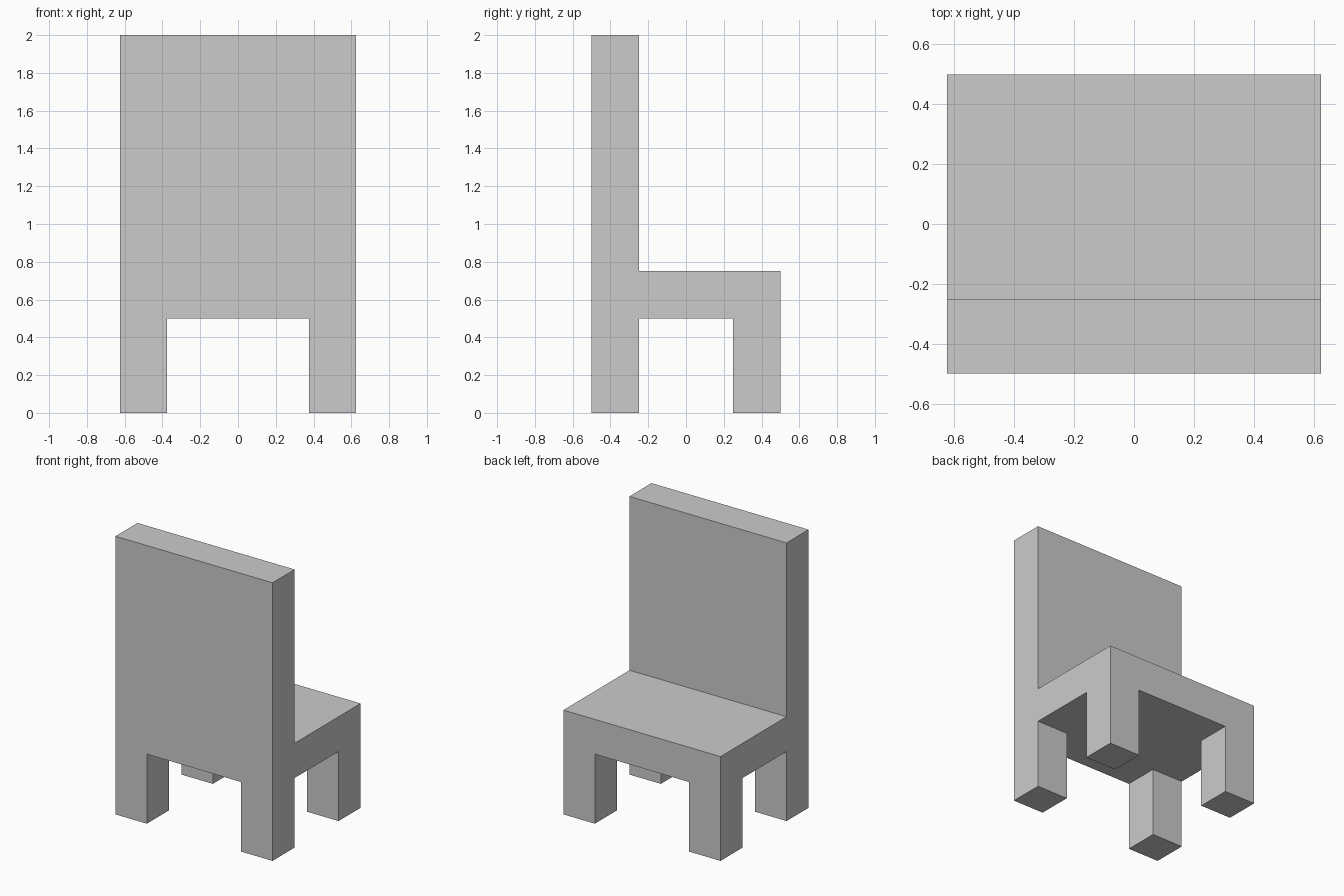
import bpy, bmesh, math
from mathutils import Vector, Matrix

if "Cube" in bpy.data.objects:
    bpy.data.objects.remove(bpy.data.objects["Cube"])

W, D, T = 1.25, 1.0, 0.25            # width, depth, thickness of every member
SEAT_BOTTOM, SEAT_TOP, HEIGHT = 0.5, 0.75, 2.0
CUT_X, CUT_Y = W / 2 - T, D / 2 - T  # inner edges of the legs


def extrude(bm, faces, dz):
    """Extrude the given faces vertically by dz."""
    geom = bmesh.ops.extrude_face_region(bm, geom=faces)["geom"]
    verts = [g for g in geom if isinstance(g, bmesh.types.BMVert)]
    bmesh.ops.translate(bm, verts=verts, vec=(0, 0, dz))


bm = bmesh.new()

# Seat slab, divided along the leg and backrest edges
bmesh.ops.create_cube(bm, size=1, matrix=Matrix.Translation(
    (0, 0, (SEAT_BOTTOM + SEAT_TOP) / 2)) @ Matrix.Diagonal((W, D, SEAT_TOP - SEAT_BOTTOM, 1)))
for axis, cut in ((Vector((1, 0, 0)), CUT_X), (Vector((0, 1, 0)), CUT_Y)):
    for s in (-1, 1):
        bmesh.ops.bisect_plane(bm, geom=bm.verts[:] + bm.edges[:] + bm.faces[:],
                               plane_co=axis * cut * s, plane_no=axis)
bm.normal_update()

# Four corner legs
corners = [f for f in bm.faces if f.normal.z < -0.9
           and abs(f.calc_center_median().x) > CUT_X
           and abs(f.calc_center_median().y) > CUT_Y]
extrude(bm, corners, -SEAT_BOTTOM)
bm.normal_update()

# Backrest
back = [f for f in bm.faces if f.normal.z > 0.9 and f.calc_center_median().y < -CUT_Y]
extrude(bm, back, HEIGHT - SEAT_TOP)

# Merge coplanar faces into clean flat panels
bmesh.ops.recalc_face_normals(bm, faces=bm.faces)
bmesh.ops.dissolve_limit(bm, angle_limit=math.radians(1), verts=bm.verts, edges=bm.edges)

mesh = bpy.data.meshes.new("chair")
bm.to_mesh(mesh)
bm.free()
bpy.context.collection.objects.link(bpy.data.objects.new("chair", mesh))
